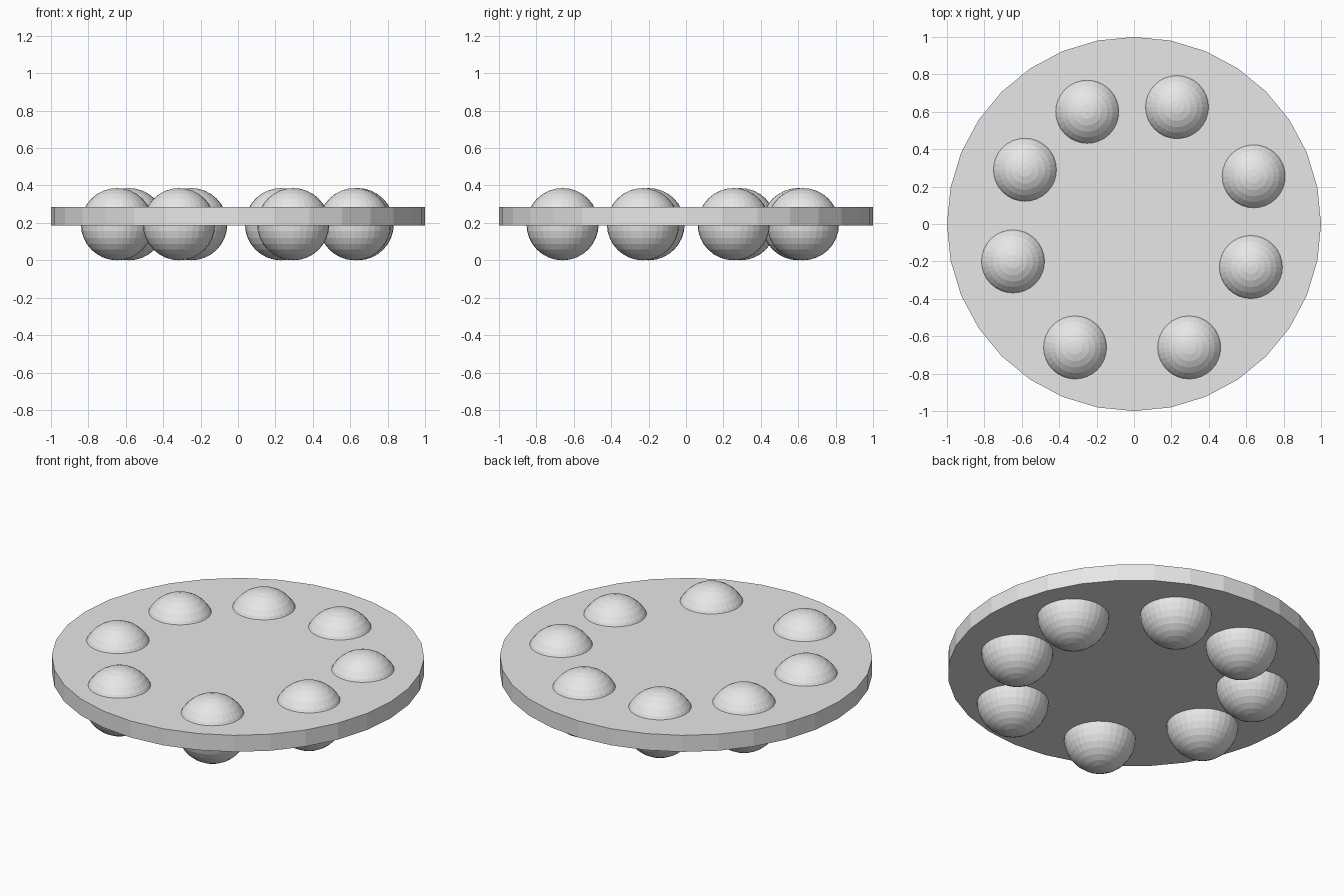
import bpy

# Remove the default cube only
cube = bpy.data.objects.get("Cube")
if cube:
    bpy.data.objects.remove(cube, do_unlink=True)

# Single grey material
GREY = (0.8, 0.8, 0.8, 1.0)
grey = bpy.data.materials.new("light_grey")
grey.use_nodes = True
grey.diffuse_color = GREY
grey.node_tree.nodes["Principled BSDF"].inputs["Base Color"].default_value = GREY


def finish(name):
    obj = bpy.context.object
    obj.name = name
    obj.data.name = name
    obj.data.materials.append(grey)
    return obj


# Flat round plate
PLATE_BOTTOM, PLATE_TOP = 0.187, 0.285
bpy.ops.mesh.primitive_cylinder_add(
    vertices=32, radius=1.0, depth=PLATE_TOP - PLATE_BOTTOM,
    location=(0, 0, (PLATE_BOTTOM + PLATE_TOP) / 2))
finish("round_plate")

# Ring of faceted balls sunk through the plate, slightly irregular spacing
BALL_RADIUS = 0.193
ball_centres = [
    (-0.25, 0.60), (0.23, 0.625), (0.64, 0.255), (0.625, -0.23),
    (0.295, -0.66), (-0.315, -0.66), (-0.647, -0.20), (-0.583, 0.29),
]
for i, (x, y) in enumerate(ball_centres, 1):
    bpy.ops.mesh.primitive_uv_sphere_add(
        segments=32, ring_count=16, radius=BALL_RADIUS,
        location=(x, y, BALL_RADIUS))
    finish(f"ball_{i}")
